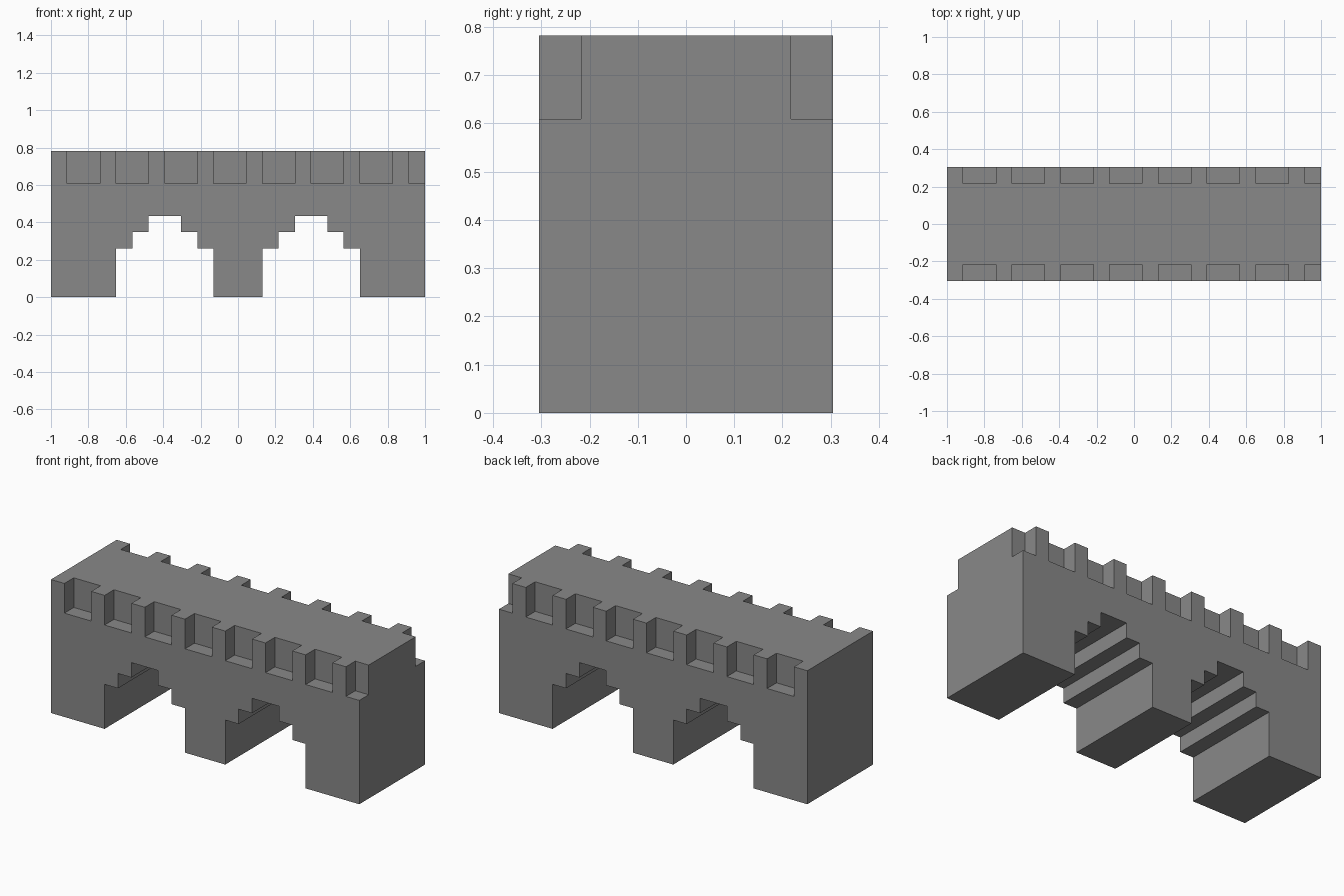
import bpy
import bmesh

cube = bpy.data.objects.get("Cube")
if cube:
    bpy.data.objects.remove(cube, do_unlink=True)

# One block is the module that everything snaps to
U = 2 / 23
LENGTH, DEPTH, HEIGHT = 23, 7, 9

stone = bpy.data.materials.new("grey_stone")
stone.use_nodes = True
GREY = (0.25, 0.25, 0.25, 1)
stone.diffuse_color = GREY
stone.node_tree.nodes["Principled BSDF"].inputs["Base Color"].default_value = GREY


def make_object(name, bm):
    bmesh.ops.recalc_face_normals(bm, faces=bm.faces)
    mesh = bpy.data.meshes.new(name)
    bm.to_mesh(mesh)
    bm.free()
    mesh.materials.append(stone)
    obj = bpy.data.objects.new(name, mesh)
    bpy.context.collection.objects.link(obj)
    return obj


def point(x, y, z):
    """Block coordinates to centred world units."""
    return ((x - LENGTH / 2) * U, (y - DEPTH / 2) * U, z * U)


def add_box(bm, low, high):
    made = bmesh.ops.create_cube(bm, size=1)["verts"]
    for v in made:
        v.co = point(*(b if c > 0 else a for c, a, b in zip(v.co, low, high)))


def arch(start):
    """Stepped arch outline, six blocks wide."""
    left = [(0, 0), (0, 3), (1, 3), (1, 4), (2, 4), (2, 5)]
    right = [(6 - x, z) for x, z in reversed(left)]
    return [(start + x, z) for x, z in left + right]


# Bridge body: side profile with two stepped arches, extruded across the depth
profile = [(0, 0)] + arch(4) + arch(13) + [(LENGTH, 0), (LENGTH, HEIGHT), (0, HEIGHT)]
bm = bmesh.new()
face = bm.faces.new([bm.verts.new(point(x, 0, z)) for x, z in profile])
extruded = bmesh.ops.extrude_face_region(bm, geom=[face])["geom"]
bmesh.ops.translate(bm, vec=(0, DEPTH * U, 0),
                    verts=[g for g in extruded if isinstance(g, bmesh.types.BMVert)])
bridge = make_object("crenellated_bridge", bm)

# Parapet notches along both long edges; the last one runs off the +x end
bm = bmesh.new()
for x in range(1, LENGTH, 3):
    for y0, y1 in ((-1, 1), (DEPTH - 1, DEPTH + 1)):
        add_box(bm, (x, y0, HEIGHT - 2), (x + 2, y1, HEIGHT + 1))
cutter = make_object("notch_cutter", bm)
cutter.hide_render = True

cut = bridge.modifiers.new("notches", 'BOOLEAN')
cut.operation = 'DIFFERENCE'
cut.solver = 'EXACT'
cut.object = cutter
bpy.context.view_layer.objects.active = bridge
bridge.select_set(True)
bpy.ops.object.modifier_apply(modifier=cut.name)
bpy.data.objects.remove(cutter, do_unlink=True)
